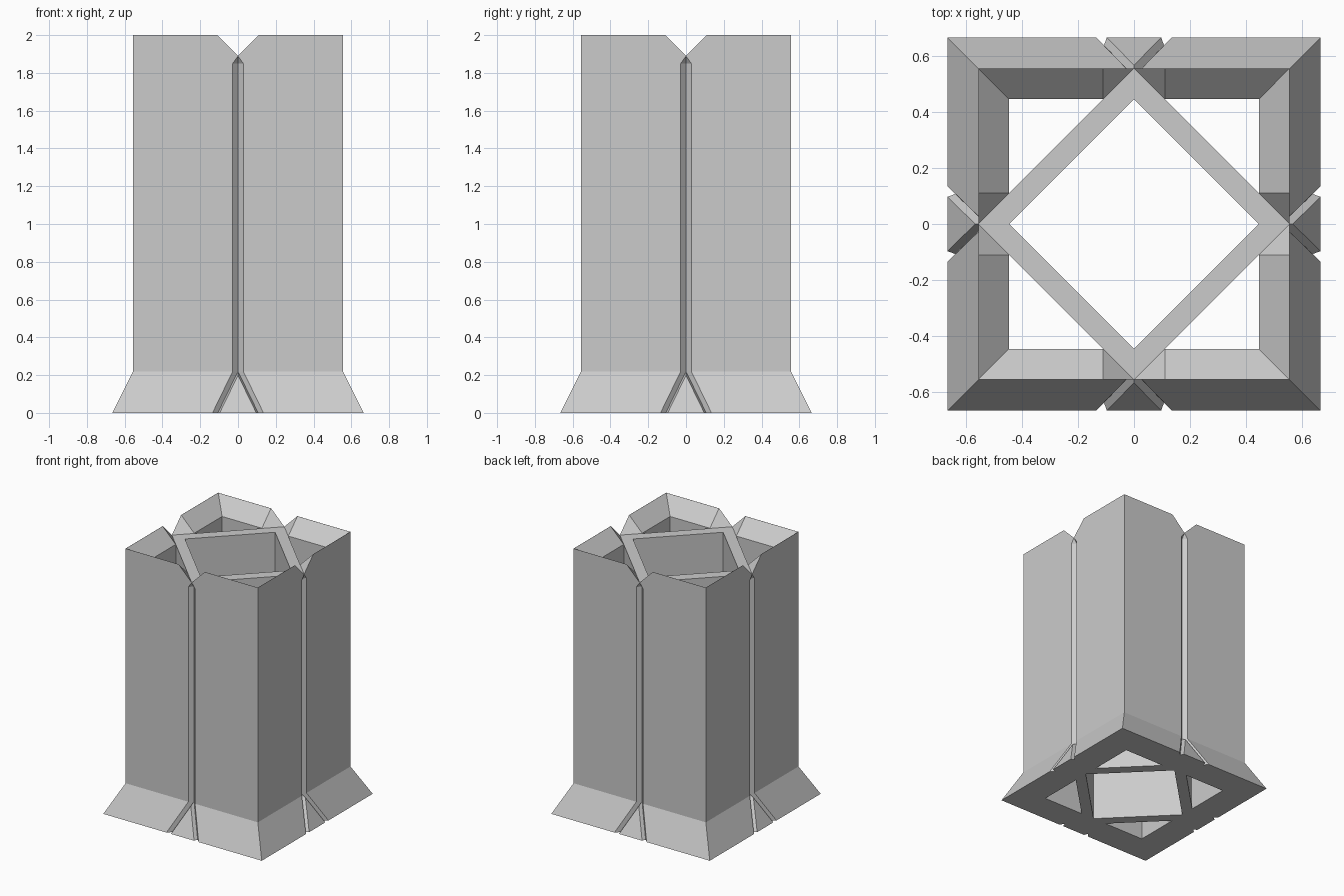
import bpy, bmesh
from math import pi
from mathutils import Matrix, Vector

if "Cube" in bpy.data.objects:
    bpy.data.objects.remove(bpy.data.objects["Cube"])

def mesh_object(name, points, hide=False):
    """Convex solid wrapped around the given points."""
    bm = bmesh.new()
    for p in points:
        bm.verts.new(p)
    bmesh.ops.convex_hull(bm, input=bm.verts)
    bmesh.ops.dissolve_limit(bm, angle_limit=0.001, verts=bm.verts, edges=bm.edges)
    bmesh.ops.recalc_face_normals(bm, faces=bm.faces)
    me = bpy.data.meshes.new(name)
    bm.to_mesh(me)
    bm.free()
    ob = bpy.data.objects.new(name, me)
    bpy.context.collection.objects.link(ob)
    ob.hide_render = hide
    return ob

def square(r, z):
    return [(x * r, y * r, z) for x in (-1, 1) for y in (-1, 1)]

def diamond(r, z):
    return [(r, 0, z), (0, r, z), (-r, 0, z), (0, -r, z)]

def extrude(profile, z0, z1):
    return [(x, y, z) for x, y in profile for z in (z0, z1)]

def boolean(target, points, operation='DIFFERENCE'):
    tool = mesh_object("cutter", points, True)
    mod = target.modifiers.new("cut", 'BOOLEAN')
    mod.operation = operation
    mod.solver = 'EXACT'
    mod.object = tool
    deps = bpy.context.evaluated_depsgraph_get()
    me = bpy.data.meshes.new_from_object(target.evaluated_get(deps))
    target.modifiers.clear()
    target.data = me
    bpy.data.objects.remove(tool)

def turned(points, quarter):
    m = Matrix.Rotation(quarter * pi / 2, 3, 'Z')
    return [m @ Vector(p) for p in points]

# Square shaft, then the flared foot
tower = mesh_object("tower_shell", square(0.555, 0.1) + square(0.555, 2))
boolean(tower, square(0.665, 0) + square(0.555, 0.22), 'UNION')

# Chamfered rim and the notches over the diamond-shaped inner wall
boolean(tower, square(0.444, 1.89) + square(0.604, 2.05))
boolean(tower, diamond(0.555, 1.89) + diamond(0.715, 2.05))

# Central diamond shaft
boolean(tower, diamond(0.445, -0.1) + diamond(0.445, 1.93))

# Groove shapes: V groove up the wall, splitting in two across the foot
up = [(0, 0.527), (0.053, 0.58), (-0.053, 0.58)]
wall_groove = extrude(up, 0.215, 1.85) + [(0, 0.58, 1.924)]
foot = [(0.107, 0.637), (0.175, 0.705), (0.082, 0.705)]
foot_groove = [(x - 0.107 * t, y - 0.11 * t, 0.22 * t) for x, y in foot for t in (-0.2, 1)]
foot_mirror = [(-x, y, z) for x, y, z in foot_groove]
corner_shaft = extrude([(0.445, 0.11), (0.11, 0.445), (0.445, 0.445)], -0.1, 1.93)

# Repeat the corner shafts and grooves on all four sides
for q in range(4):
    for shape in (corner_shaft, wall_groove, foot_groove, foot_mirror):
        boolean(tower, turned(shape, q))
